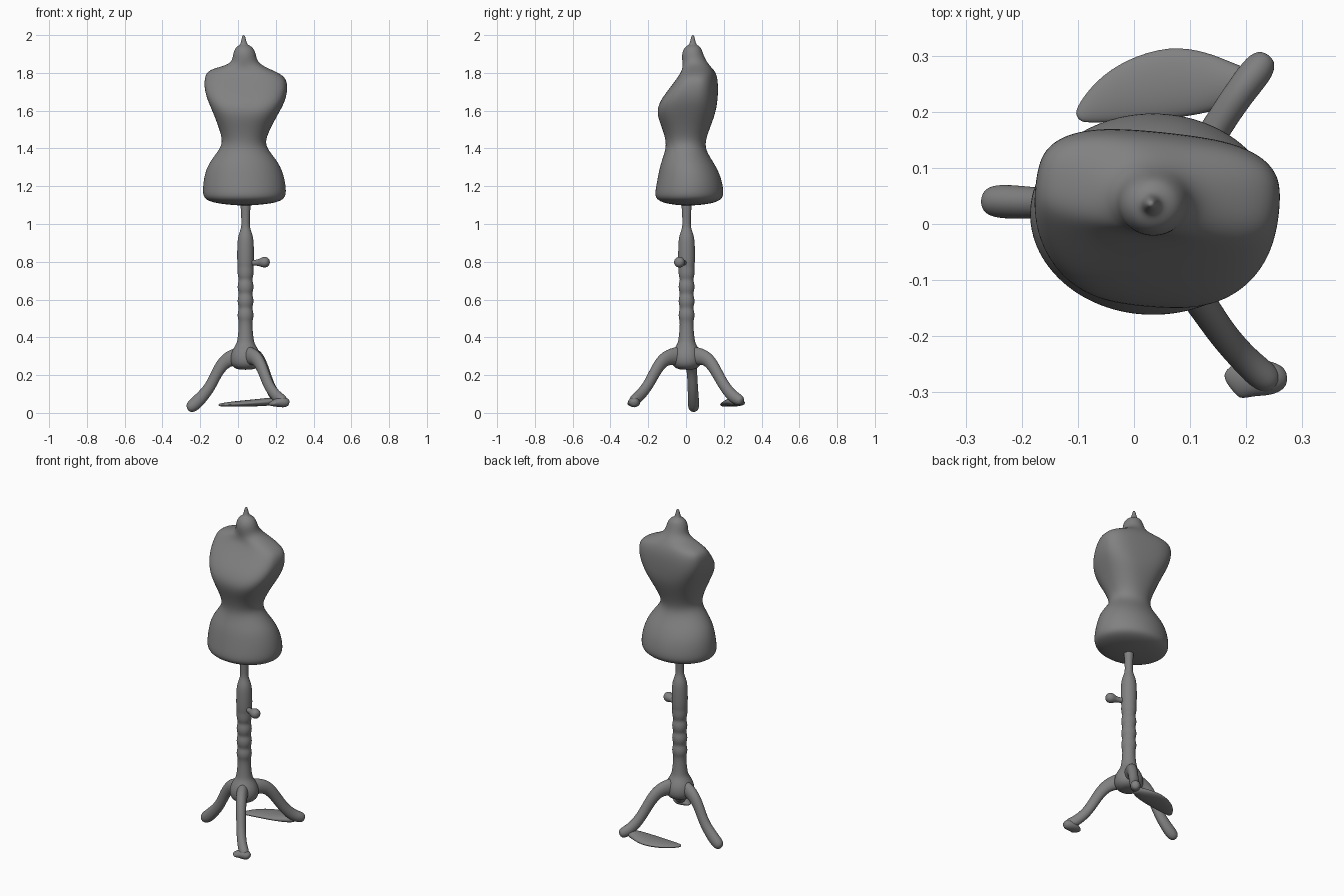
import bpy, bmesh, math
from mathutils import Vector

grey = bpy.data.materials.new("dark_grey")
grey.diffuse_color = (.22, .22, .22, 1)


def skin(name, rings, levels=2):
    """Close a stack of equal-sized rings into a smooth solid."""
    bm = bmesh.new()
    vs = [[bm.verts.new(p) for p in r] for r in rings]
    n = len(vs[0])
    for a, b in zip(vs, vs[1:]):
        for i in range(n):
            j = (i + 1) % n
            bm.faces.new((a[i], a[j], b[j], b[i]))
    bm.faces.new(vs[0][::-1])
    bm.faces.new(vs[-1])
    bmesh.ops.recalc_face_normals(bm, faces=bm.faces)
    for f in bm.faces:
        f.smooth = True
    me = bpy.data.meshes.new(name)
    bm.to_mesh(me)
    bm.free()
    me.materials.append(grey)
    ob = bpy.data.objects.new(name, me)
    bpy.context.collection.objects.link(ob)
    ob.modifiers.new("smooth", 'SUBSURF').levels = levels
    ob.modifiers["smooth"].render_levels = levels
    return ob


def section(z, cx, cy, rx, ry, e=2.0, rot=0.0, n=28):
    """Horizontal superellipse, turned by rot degrees with a slight tilt."""
    pts, r = [], math.radians(rot)
    for i in range(n):
        a = 2 * math.pi * i / n
        c, s = math.cos(a), math.sin(a)
        x = rx * math.copysign(abs(c) ** (2 / e), c)
        y = ry * math.copysign(abs(s) ** (2 / e), s)
        pts.append((cx + x * math.cos(r) - y * math.sin(r),
                    cy + x * math.sin(r) + y * math.cos(r), z + 0.6 * r * x))
    return pts


def sweep(name, path, n=12):
    """Tube along (x, y, z, side radius, up radius) stations."""
    P = [Vector(p[:3]) for p in path]
    rings = []
    for i, p in enumerate(P):
        t = (P[min(i + 1, len(P) - 1)] - P[max(i - 1, 0)]).normalized()
        s = t.cross(Vector((0, 0, 1))).normalized()
        u = s.cross(t)
        a, b = path[i][3:]
        rings.append([p + s * a * math.cos(2 * math.pi * k / n)
                      + u * b * math.sin(2 * math.pi * k / n) for k in range(n)])
    return skin(name, rings)


# Torso with shoulders, neck cap and finial
skin("torso", [section(*r) for r in [
    (1.098, .035, .01, .03, .03), (1.103, .035, .012, .09, .08),
    (1.110, .035, .015, .15, .125),
    (1.125, .034, .016, .201, .166), (1.15, .034, .017, .222, .184),
    (1.20, .034, .019, .221, .178), (1.26, .032, .017, .211, .165),
    (1.32, .031, .008, .188, .143), (1.38, .030, -.001, .140, .111),
    (1.43, .031, -.002, .109, .102, 2.1, -1),
    (1.50, .034, .000, .134, .124, 2.3, -2),
    (1.56, .037, .000, .160, .147, 2.6, -4),
    (1.61, .039, .004, .184, .156, 2.9, -5),
    (1.66, .040, .017, .207, .147, 3.1, -6),
    (1.71, .041, .036, .220, .129, 3.1, -6),
    (1.76, .042, .054, .220, .108, 3.0, -6),
    (1.797, .041, .062, .205, .090, 2.8, -6),
    (1.82, .038, .060, .150, .080, 2.3, -5),
    (1.842, .036, .053, .088, .071, 2, -2), (1.87, .035, .041, .064, .062),
    (1.905, .034, .034, .060, .056), (1.938, .033, .036, .044, .042),
    (1.948, .031, .036, .020, .020), (1.965, .030, .036, .014, .014),
    (1.99, .030, .036, .009, .009), (2.0, .030, .036, .004, .004)]])

# Turned pole with beads and leg hub
pole = [(.228, .03), (.236, .06), (.26, .081), (.30, .083), (.335, .070), (.365, .049), (.39, .043)]
for k in range(4):
    z = .48 + k * .075
    pole += [(z, .034), (z + .022, .043), (z + .052, .043)]
pole += [(.775, .042), (.80, .046), (.90, .045), (.94, .039), (.975, .025),
         (1.0, .022), (1.05, .024), (1.085, .026), (1.12, .03)]
skin("pole", [section(z, .04, .003, r, r, n=16) for z, r in pole])

# Tightening knob
sweep("knob", [(.05, 0, .795, .015, .015), (.10, -.02, .795, .015, .015),
               (.118, -.027, .796, .022, .022), (.138, -.034, .798, .032, .032),
               (.158, -.04, .798, .026, .026), (.167, -.043, .798, .01, .01)])

# Three curved legs
sweep("left_leg", [(.04, .005, .295, .036, .055), (-.02, .015, .297, .034, .05),
                   (-.07, .025, .275, .03, .039), (-.112, .032, .215, .028, .031),
                   (-.145, .036, .14, .028, .03), (-.19, .038, .085, .03, .034),
                   (-.232, .04, .043, .032, .037), (-.256, .041, .026, .028, .03),
                   (-.268, .042, .02, .014, .014)])
sweep("front_leg", [(.04, 0, .30, .036, .055), (.07, -.06, .302, .034, .05),
                    (.105, -.12, .287, .03, .039), (.135, -.163, .22, .028, .032),
                    (.16, -.20, .145, .027, .03), (.20, -.245, .09, .027, .032),
                    (.235, -.275, .066, .03, .032), (.25, -.287, .058, .018, .02)])
sweep("back_leg", [(.04, .005, .30, .036, .055), (.08, .065, .302, .034, .05),
                   (.113, .12, .287, .03, .039), (.142, .163, .215, .028, .032),
                   (.165, .20, .145, .028, .031), (.195, .243, .09, .029, .034),
                   (.224, .28, .068, .031, .033), (.239, .30, .06, .018, .02)])

# Flared toe of the front leg
sweep("front_toe", [(.170, -.29, .045, .020, .006), (.178, -.283, .048, .033, .014),
                    (.21, -.273, .056, .035, .026), (.245, -.275, .058, .032, .031),
                    (.265, -.275, .052, .022, .02), (.271, -.275, .05, .01, .01)])

# Thin pedal plate at the back foot
sweep("pedal", [(-.10, .188, .042, .008, .005), (-.09, .197, .042, .020, .009),
                (-.05, .219, .045, .043, .013), (0, .239, .048, .059, .016),
                (.07, .254, .052, .068, .019), (.13, .252, .056, .057, .021),
                (.18, .25, .061, .038, .022), (.21, .26, .062, .02, .018)])
